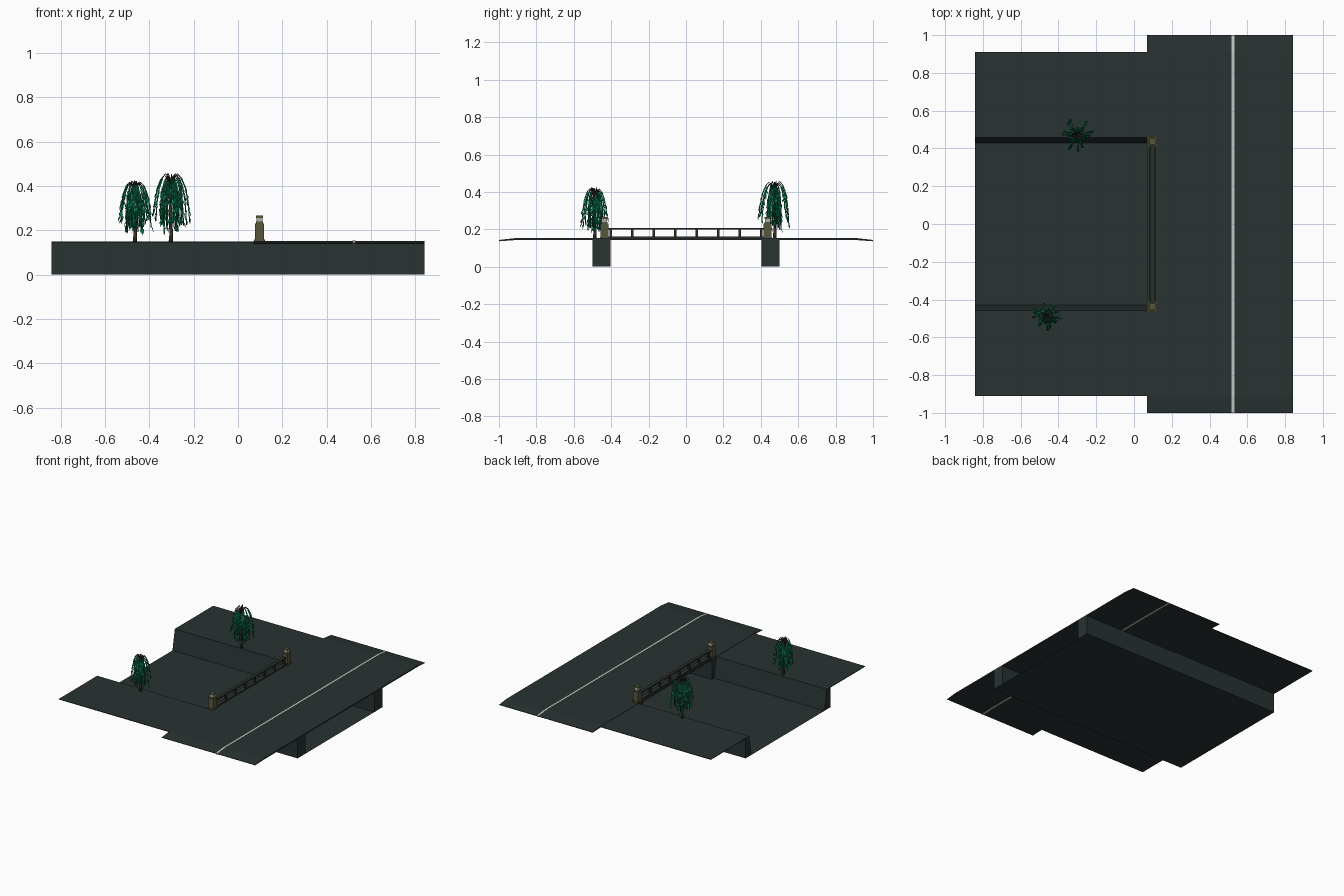
import bpy, bmesh, math, random
from mathutils import Vector

if "Cube" in bpy.data.objects:
    bpy.data.objects.remove(bpy.data.objects["Cube"])

random.seed(7)


def mat(name, r, g, b):
    m = bpy.data.materials.new(name)
    m.diffuse_color = (r, g, b, 1)
    m.use_nodes = True
    m.node_tree.nodes["Principled BSDF"].inputs["Base Color"].default_value = m.diffuse_color
    return m


STONE = mat("dark_slate", 0.0215, 0.0315, 0.0315)
LINE = mat("road_paint", 0.55, 0.58, 0.56)
OLIVE = mat("olive_stone", 0.095, 0.097, 0.045)
LAMP = mat("lamp_grey", 0.42, 0.42, 0.38)
IRON = mat("dark_iron", 0.024, 0.029, 0.023)
BARK = mat("bark", 0.035, 0.030, 0.018)
LEAF = mat("willow_green", 0.006, 0.30, 0.13)
LEAF_DARK = mat("deep_green", 0.004, 0.17, 0.075)


def finish(name, bm, *mats):
    me = bpy.data.meshes.new(name)
    bm.to_mesh(me)
    bm.free()
    for m in mats:
        me.materials.append(m)
    ob = bpy.data.objects.new(name, me)
    bpy.context.collection.objects.link(ob)
    return ob


def prism(name, profile, x0, x1, m):
    """Extrude a (y, z) profile along x."""
    bm = bmesh.new()
    a = [bm.verts.new((x0, y, z)) for y, z in profile]
    b = [bm.verts.new((x1, y, z)) for y, z in profile]
    n = len(a)
    bm.faces.new(a)
    bm.faces.new(b)
    for i in range(n):
        j = (i + 1) % n
        bm.faces.new((a[i], a[j], b[j], b[i]))
    bmesh.ops.recalc_face_normals(bm, faces=bm.faces)
    return finish(name, bm, m)


def add_box(bm, x0, x1, y0, y1, z0, z1, mi=0):
    vs = bmesh.ops.create_cube(bm, size=1)["verts"]
    for v in vs:
        v.co = Vector((x0 if v.co.x < 0 else x1, y0 if v.co.y < 0 else y1,
                       z0 if v.co.z < 0 else z1))
    for f in {f for v in vs for f in v.link_faces}:
        f.material_index = mi


def tube(bm, pts, r0, r1, sides, mi=0):
    """Smooth tapered tube along a list of points."""
    rings = []
    n = len(pts)
    for i, p in enumerate(pts):
        d = (pts[min(i + 1, n - 1)] - pts[max(i - 1, 0)]).normalized()
        u = d.cross(Vector((0.31, 0.95, 0.05))).normalized()
        w = d.cross(u)
        r = r0 + (r1 - r0) * i / (n - 1)
        rings.append([bm.verts.new(p + r * (math.cos(a) * u + math.sin(a) * w))
                      for a in (2 * math.pi * k / sides for k in range(sides))])
    faces = [bm.faces.new(rings[0][::-1]), bm.faces.new(rings[-1])]
    for a, b in zip(rings, rings[1:]):
        for k in range(sides):
            j = (k + 1) % sides
            faces.append(bm.faces.new((a[k], a[j], b[j], b[k])))
    for f in faces:
        f.material_index = mi
        f.smooth = True


# Canal bed, banks and bridge abutments
X, XR = 0.842, 0.07
bm = bmesh.new()
bm.faces.new([bm.verts.new(c) for c in ((-X, -0.5, 0), (X, -0.5, 0), (X, 0.5, 0), (-X, 0.5, 0))])
finish("canal_bed", bm, STONE)
for s, side in ((-1, "front"), (1, "back")):
    prism(side + "_canal_wall", [(s * 0.43, 0), (s * 0.5, 0), (s * 0.5, 0.147),
                                 (s * 0.457, 0.147)], -X, XR, STONE)
    prism(side + "_bank", [(s * 0.457, 0.146), (s * 0.91, 0.146),
                           (s * 0.91, 0.15), (s * 0.457, 0.15)], -X, XR, STONE)
    prism(side + "_abutment", [(s * 0.405, 0), (s * 0.5, 0), (s * 0.5, 0.143),
                               (s * 0.405, 0.143)], XR, X, STONE)

# Road deck with ramped ends, and its painted line
prism("road_deck", [(-1, 0.139), (-0.91, 0.143), (0.91, 0.143), (1, 0.139), (1, 0.142),
                    (0.91, 0.152), (-0.91, 0.152), (-1, 0.142)], XR, X, STONE)
prism("road_line", [(-1, 0.136), (-0.91, 0.1425), (0.91, 0.1425), (1, 0.136),
                    (1, 0.1435), (0.91, 0.1535), (-0.91, 0.1535), (-1, 0.1435)],
      0.517, 0.531, LINE)

# Bridge railing
RX = 0.097
bm = bmesh.new()
add_box(bm, RX - 0.012, RX + 0.012, -0.42, 0.42, 0.199, 0.208)
add_box(bm, RX - 0.016, RX + 0.016, -0.42, 0.42, 0.150, 0.161)
for i in range(8):
    y = (i - 3.5) * 0.115
    add_box(bm, RX - 0.007, RX + 0.007, y - 0.007, y + 0.007, 0.155, 0.204)
finish("railing", bm, IRON)

# Lantern pillars at both ends of the railing
for s, side in ((-1, "front"), (1, "back")):
    bm = bmesh.new()
    for h, z0, z1, mi in ((0.025, 0.147, 0.158, 0), (0.021, 0.158, 0.230, 0),
                          (0.015, 0.230, 0.240, 0), (0.0145, 0.240, 0.256, 1),
                          (0.016, 0.256, 0.266, 0)):
        add_box(bm, RX - h, RX + h, s * 0.436 - h, s * 0.436 + h, z0, z1, mi)
    finish(side + "_lantern_pillar", bm, OLIVE, LAMP)


def leaf(bm, p, out, length, width, mi):
    """Slim hanging diamond leaf tilted outward."""
    side = Vector((-out.y, out.x, 0)) * width
    tip = p + out * length * 0.35 + Vector((0, 0, -length))
    mid = p.lerp(tip, 0.45) + out * 0.003
    vs = [bm.verts.new(q) for q in (p, mid + side, tip, mid - side)]
    bm.faces.new(vs).material_index = mi


# Weeping willows: long outer fronds around a dense inner curtain
def willow(name, x, y, top, radius):
    bm = bmesh.new()
    base = Vector((x, y, 0))
    H = top - 0.145
    tube(bm, [base + Vector((0, 0, 0.143)), base + Vector((0.002, 0, 0.18)),
              base + Vector((-0.001, 0.002, 0.25)), base + Vector((0, 0, 0.145 + H * 0.6))],
         0.011, 0.005, 8)
    outer, inner = 11, 24
    for i in range(outer + inner):
        a = i * 2.39996 + random.uniform(-0.2, 0.2)
        if i < outer:
            R = radius * random.uniform(0.82, 1.05)
            crown, low = random.uniform(0.95, 1.0), random.uniform(0.24, 0.45)
        else:
            R = radius * random.uniform(0.25, 0.62)
            crown, low = random.uniform(0.82, 1.0), random.uniform(0.16, 0.32)
        prof = [(0, 0.5), (0.08, 0.84), (0.2, 0.96), (0.35, 1.0), (0.55, 0.94),
                (0.76, 0.80), (0.9, 0.6), (1.0, low / crown)]
        d = Vector((math.cos(a), math.sin(a), 0))
        pts = [base + d * (R * r) + Vector((0, 0, 0.145 + H * z * crown)) for r, z in prof]
        tube(bm, pts[:5], 0.003, 0.002, 6, 0)
        tube(bm, pts[4:], 0.0036, 0.0022, 8, 2 if i % 4 == 0 else 1)
        for j in range(9):
            t = 4.3 + (j + random.random()) / 9 * 2.65
            q = pts[int(t)].lerp(pts[int(t) + 1], t - int(t))
            b = a + random.choice((-1.3, 1.3, 0)) + random.uniform(-0.5, 0.5)
            leaf(bm, q, Vector((math.cos(b), math.sin(b), 0)),
                 random.uniform(0.022, 0.034), random.uniform(0.004, 0.006),
                 2 if random.random() < 0.2 else 1)
    finish(name, bm, BARK, LEAF, LEAF_DARK)


willow("back_willow", -0.303, 0.475, 0.457, 0.084)
willow("front_willow", -0.465, -0.487, 0.425, 0.075)
